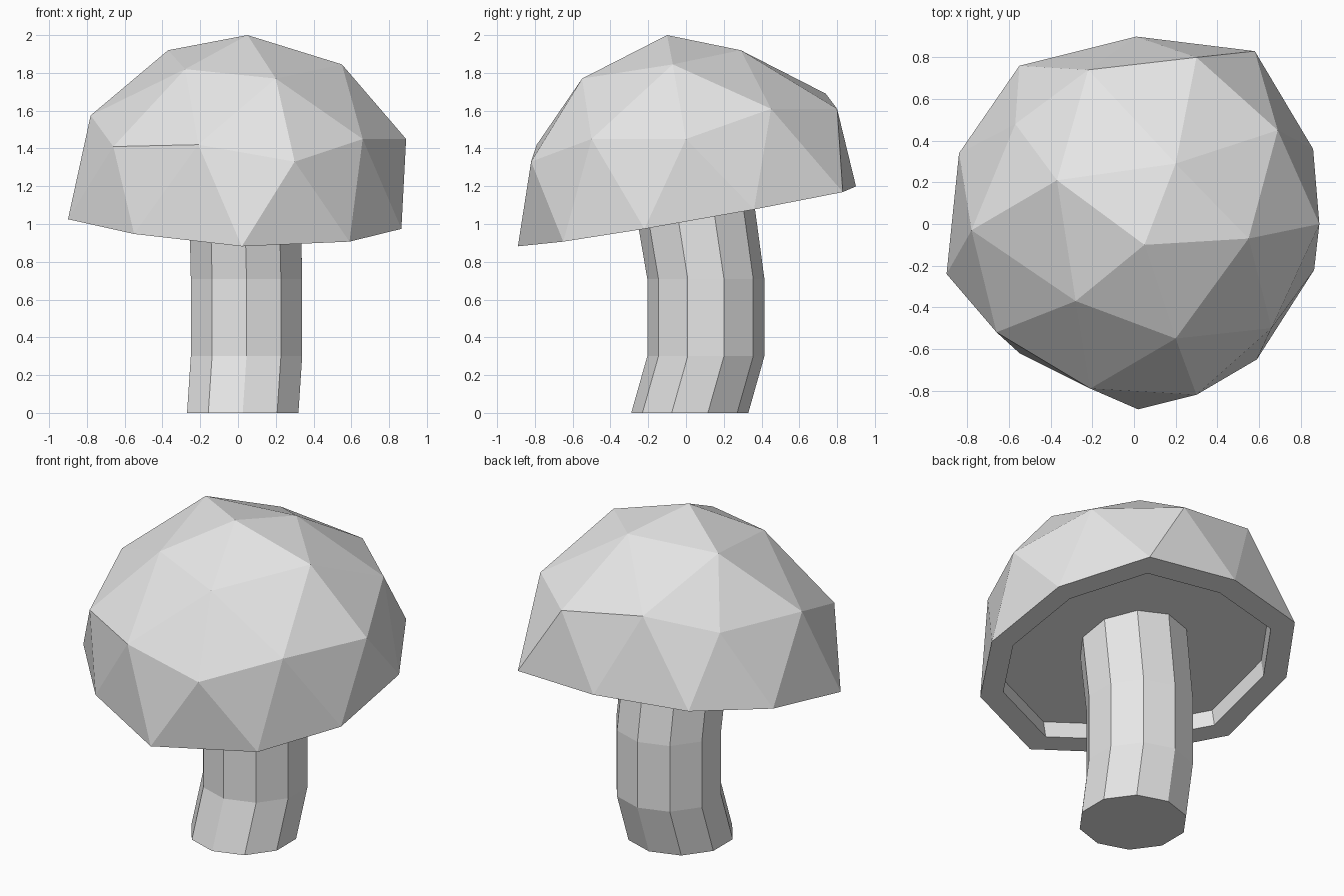
import bpy
import bmesh
from math import cos, sin, pi

cube = bpy.data.objects.get("Cube")
if cube:
    bpy.data.objects.remove(cube, do_unlink=True)

# One plain grey for the whole mushroom
grey = bpy.data.materials.new("plain grey")
grey.use_nodes = True
grey.diffuse_color = (0.8, 0.8, 0.8, 1)
shader = next(n for n in grey.node_tree.nodes if n.type == 'BSDF_PRINCIPLED')
shader.inputs["Base Color"].default_value = grey.diffuse_color


def tilted(x, y, lift=0.0):
    """Point on the tilted plane of the cap rim, raised by lift."""
    return (x, y, 1.04 + 0.177 * y - 0.031 * x + lift)


def add_ring(bm, points):
    return [bm.verts.new(p) for p in points]


def bridge(bm, lower, upper):
    n = len(lower)
    for i in range(n):
        j = (i + 1) % n
        bm.faces.new((lower[i], lower[j], upper[j], upper[i]))


def finish(bm, name):
    bmesh.ops.recalc_face_normals(bm, faces=bm.faces[:])
    mesh = bpy.data.meshes.new(name)
    bm.to_mesh(mesh)
    bm.free()
    mesh.materials.append(grey)
    obj = bpy.data.objects.new(name, mesh)
    bpy.context.collection.objects.link(obj)
    return obj


# Cap: uneven faceted dome, made of rings joined in triangles
crown_ring = [(0.55, -0.07, 1.845), (0.2, 0.29, 1.92), (-0.37, 0.21, 1.92),
              (-0.28, -0.37, 1.82), (0.2, -0.55, 1.77)]
middle_ring = [(0.89, 0, 1.45), (0.69, 0.45, 1.61), (0.3, 0.8, 1.61),
               (-0.22, 0.74, 1.69), (-0.57, 0.48, 1.58), (-0.78, -0.03, 1.575),
               (-0.66, -0.52, 1.41), (-0.21, -0.79, 1.42), (0.3, -0.82, 1.33),
               (0.66, -0.5, 1.45)]
rim_outline = [(0.86, 0.36), (0.58, 0.83), (0.01, 0.9), (-0.55, 0.76),
               (-0.84, 0.34), (-0.9, -0.24), (-0.55, -0.62), (0.02, -0.89),
               (0.59, -0.65), (0.865, -0.22)]

bm = bmesh.new()
apex = bm.verts.new((0.05, -0.1, 2))
crown = add_ring(bm, crown_ring)
middle = add_ring(bm, middle_ring)
rim = add_ring(bm, [tilted(x, y) for x, y in rim_outline])
for i in range(5):
    nxt = crown[(i + 1) % 5]
    a, b, c = middle[2 * i - 1], middle[2 * i], middle[2 * i + 1]
    bm.faces.new((apex, crown[i], nxt))
    bm.faces.new((crown[i], a, b))
    bm.faces.new((crown[i], b, c))
    bm.faces.new((crown[i], c, nxt))
for k in range(10):
    bm.faces.new((middle[k], rim[k], middle[(k + 1) % 10]))
    bm.faces.new((middle[k], rim[k - 1], rim[k]))

# Cap underside: flat lip, short inner wall and recessed ceiling
inset = 0.85
lip = add_ring(bm, [tilted(x * inset, y * inset) for x, y in rim_outline])
ceiling = add_ring(bm, [tilted(x * inset, y * inset - 0.02, 0.11)
                        for x, y in rim_outline])
bridge(bm, rim, lip)
bridge(bm, lip, ceiling)
bm.faces.new(ceiling)
finish(bm, "mushroom_cap")

# Stem: ten-sided bent column whose top follows the tilt of the cap
decagon = [(0.31 * cos(pi / 2 + i * pi / 5), 0.31 * sin(pi / 2 + i * pi / 5))
           for i in range(10)]
bends = [(0.025, 0.02, 0), (0.045, 0.105, 0.3), (0.045, 0.105, 0.71)]

bm = bmesh.new()
rings = [add_ring(bm, [(cx + x, cy + y, z) for x, y in decagon])
         for cx, cy, z in bends]
rings.append(add_ring(bm, [tilted(0.035 + x, 0.035 + y, 0.13) for x, y in decagon]))
for lower, upper in zip(rings, rings[1:]):
    bridge(bm, lower, upper)
bm.faces.new(rings[0])
bm.faces.new(rings[-1])
finish(bm, "mushroom_stem")
